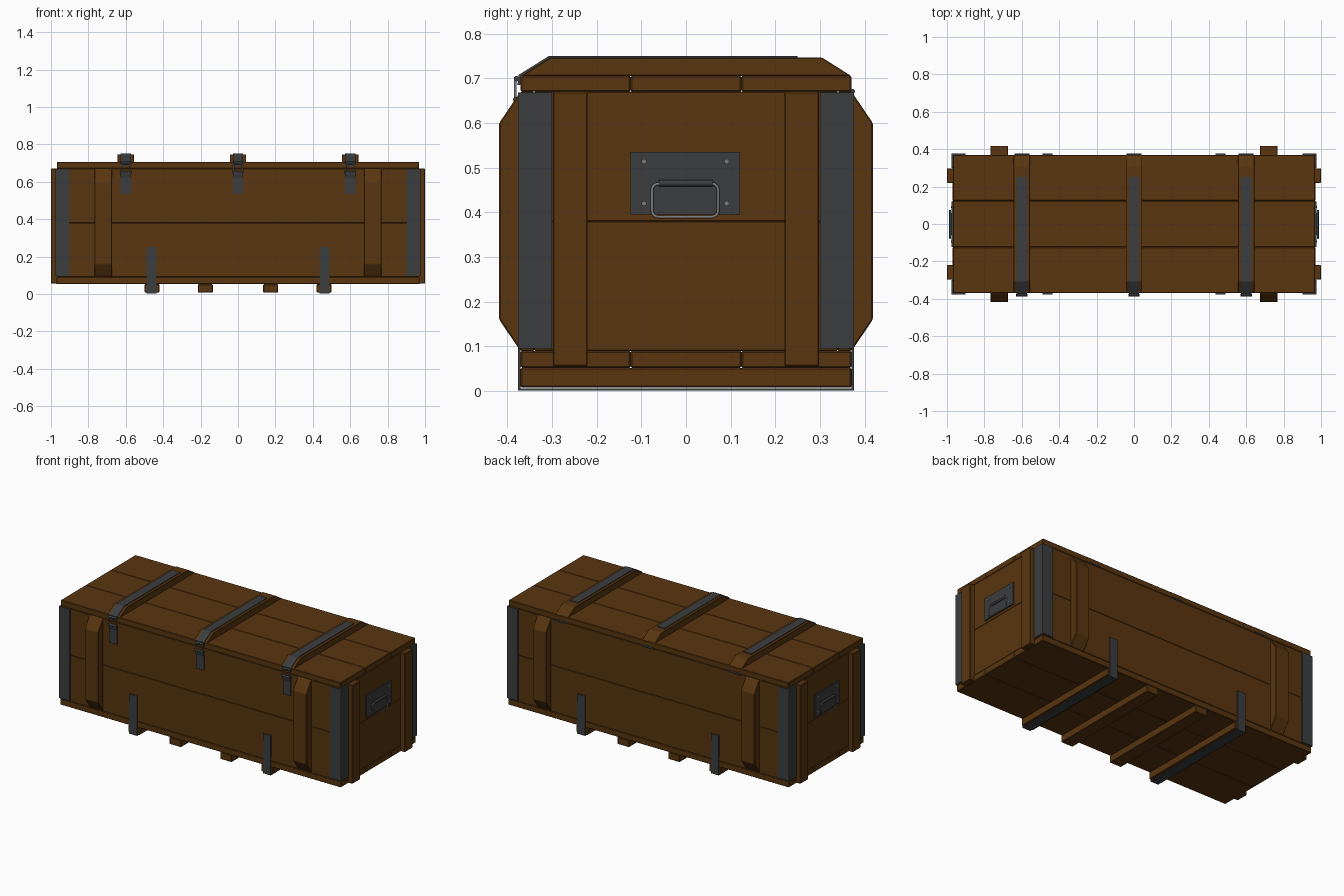
import bpy, bmesh, math
from mathutils import Vector

if "Cube" in bpy.data.objects:
    bpy.data.objects.remove(bpy.data.objects["Cube"])


def material(name, rgb):
    m = bpy.data.materials.new(name)
    m.diffuse_color = (*rgb, 1)
    m.use_nodes = True
    m.node_tree.nodes["Principled BSDF"].inputs["Base Color"].default_value = m.diffuse_color
    return m


WOOD = material("brown wood", (0.10, 0.036, 0.005))
IRON = material("dark iron", (0.045, 0.047, 0.05))
STEEL = material("bare steel", (0.2, 0.2, 0.2))


def add(name, bm, mat, bevel=0):
    bmesh.ops.recalc_face_normals(bm, faces=bm.faces)
    me = bpy.data.meshes.new(name)
    bm.to_mesh(me)
    bm.free()
    me.materials.append(mat)
    ob = bpy.data.objects.new(name, me)
    bpy.context.collection.objects.link(ob)
    if bevel:
        b = ob.modifiers.new("edge", 'BEVEL')
        b.width, b.segments = bevel, 1
    return ob


def prism(name, pts, x0, x1, mat, bevel=0):
    """Extrude a (y, z) outline along x."""
    bm = bmesh.new()
    f = bm.faces.new([bm.verts.new((x0, y, z)) for y, z in pts])
    r = bmesh.ops.extrude_face_region(bm, geom=[f])
    bmesh.ops.translate(bm, vec=(x1 - x0, 0, 0),
                        verts=[v for v in r['geom'] if isinstance(v, bmesh.types.BMVert)])
    return add(name, bm, mat, bevel)


def box(name, x0, x1, y0, y1, z0, z1, mat, bevel=0):
    return prism(name, [(y0, z0), (y1, z0), (y1, z1), (y0, z1)], x0, x1, mat, bevel)


def ribbon(name, path, x0, x1, thick, mat):
    """Thin metal strip following a (y, z) path."""
    bm = bmesh.new()
    rows = [[bm.verts.new((x, y, z)) for x in (x0, x1)] for y, z in path]
    for a, b in zip(rows, rows[1:]):
        bm.faces.new((a[0], a[1], b[1], b[0]))
    ob = add(name, bm, mat)
    s = ob.modifiers.new("thickness", 'SOLIDIFY')
    s.thickness, s.offset = thick, 0
    return ob


def rod(name, p, q, r, mat, sides=10):
    p, q = Vector(p), Vector(q)
    bm = bmesh.new()
    bmesh.ops.create_cone(bm, cap_ends=True, segments=sides, radius1=r, radius2=r,
                          depth=(q - p).length)
    bm.transform(Vector((0, 0, 1)).rotation_difference(q - p).to_matrix().to_4x4())
    bmesh.ops.translate(bm, vec=(p + q) / 2, verts=bm.verts)
    return smooth(add(name, bm, mat))


def smooth(ob):
    bpy.ops.object.select_all(action='DESELECT')
    ob.select_set(True)
    bpy.context.view_layer.objects.active = ob
    bpy.ops.object.shade_smooth_by_angle(angle=math.radians(50))
    return ob


def wire_loop(name, place, w, h, corner, r, mat):
    """Closed rounded-rectangle wire; place maps (u, v) to a 3D point."""
    cv = bpy.data.curves.new(name, 'CURVE')
    cv.dimensions, cv.bevel_depth, cv.bevel_resolution = '3D', r, 2
    pts = []
    for k, (su, sv) in enumerate([(1, 1), (-1, 1), (-1, -1), (1, -1)]):
        for i in range(5):
            a = math.pi / 2 * (k + i / 4)
            pts.append(place(su * (w / 2 - corner) + corner * math.cos(a),
                             sv * (h / 2 - corner) + corner * math.sin(a)))
    sp = cv.splines.new('POLY')
    sp.points.add(len(pts) - 1)
    for p, co in zip(sp.points, pts):
        p.co = (*co, 1)
    sp.use_cyclic_u = True
    tmp = bpy.data.objects.new("tmp", cv)
    bpy.context.collection.objects.link(tmp)
    bpy.context.view_layer.update()
    me = bpy.data.meshes.new_from_object(tmp.evaluated_get(bpy.context.evaluated_depsgraph_get()))
    bpy.data.objects.remove(tmp)
    me.materials.clear()
    me.materials.append(mat)
    ob = bpy.data.objects.new(name, me)
    bpy.context.collection.objects.link(ob)
    return smooth(ob)


# Floor and lid planks, three each
for y0, y1 in ((-0.37, -0.124), (-0.124, 0.124), (0.124, 0.37)):
    box("floor_plank", -0.97, 0.97, y0, y1, 0.052, 0.09, WOOD, 0.003)
    box("lid_plank", -0.968, 0.968, y0, y1, 0.67, 0.706, WOOD, 0.003)

# Wall planks, two per side
for z0, z1 in ((0.09, 0.38), (0.38, 0.67)):
    for s in (-1, 1):
        ya, yb = sorted((s * 0.34, s * 0.37))
        box("side_plank", -0.968, 0.968, ya, yb, z0, z1, WOOD, 0.002)
        xa, xb = sorted((s * 0.938, s * 0.968))
        box("end_plank", xa, xb, -0.34, 0.34, z0, z1, WOOD, 0.002)

for s in (-1, 1):
    for t in (-1, 1):
        # Upright end battens
        xa, xb = sorted((s * 0.966, s * 1.0))
        ya, yb = sorted((t * 0.22, t * 0.298))
        box("end_batten", xa, xb, ya, yb, 0.055, 0.67, WOOD, 0.003)
        # Upright side battens with sloped ends
        prism("side_batten", [(t * 0.368, 0.09), (t * 0.376, 0.098), (t * 0.418, 0.16),
                              (t * 0.418, 0.60), (t * 0.376, 0.662), (t * 0.368, 0.67)],
              s * 0.72 - 0.047, s * 0.72 + 0.047, WOOD, 0.003)
        # Iron corner angles: one leg on the side, one on the end
        xa, xb = sorted((s * 0.90, s * 0.975))
        ya, yb = sorted((t * 0.368, t * 0.376))
        box("corner_iron_side", xa, xb, ya, yb, 0.095, 0.668, IRON)
        xa, xb = sorted((s * 0.966, s * 0.975))
        ya, yb = sorted((t * 0.30, t * 0.376))
        box("corner_iron_end", xa, xb, ya, yb, 0.095, 0.668, IRON)

# Skids, the outer pair wrapped in iron straps
for x in (-0.46, -0.175, 0.175, 0.46):
    box("skid", x - 0.04, x + 0.04, -0.37, 0.37, 0.008, 0.052, WOOD, 0.003)
for x in (-0.462, 0.462):
    ribbon("skid_strap", [(-0.373, 0.25), (-0.373, 0.004), (0.373, 0.004), (0.373, 0.25)],
           x - 0.027, x + 0.027, 0.007, IRON)

for x in (-0.6, 0, 0.6):
    # Lid battens and the straps over them
    prism("lid_batten", [(-0.37, 0.705), (0.37, 0.705), (0.305, 0.746), (-0.305, 0.746)],
          x - 0.044, x + 0.044, WOOD, 0.002)
    ribbon("lid_strap", [(0.25, 0.747), (-0.306, 0.747), (-0.372, 0.706), (-0.374, 0.685)],
           x - 0.027, x + 0.027, 0.006, IRON)
    # Latch: hook, wire loop and lever plate
    rod("latch_hook", (x - 0.027, -0.379, 0.699), (x + 0.027, -0.379, 0.699), 0.006, IRON)
    wire_loop("latch_loop", lambda u, v, x=x: (x + u, -0.382, 0.676 + v),
              0.046, 0.05, 0.008, 0.003, STEEL)
    rod("latch_pivot", (x - 0.03, -0.380, 0.652), (x + 0.03, -0.380, 0.652), 0.007, IRON)
    ribbon("latch_plate", [(-0.378, 0.655), (-0.378, 0.64), (-0.373, 0.62), (-0.373, 0.535)],
           x - 0.027, x + 0.027, 0.007, IRON)
    # Rear hinge
    rod("hinge_barrel", (x - 0.04, 0.373, 0.671), (x + 0.04, 0.373, 0.671), 0.005, IRON)

# End handles: plate, rivets, hinge tube and swinging wire grip
for s in (-1, 1):
    xa, xb = sorted((s * 0.966, s * 0.975))
    box("handle_plate", xa, xb, -0.124, 0.121, 0.395, 0.535, IRON)
    for y in (-0.094, 0.091):
        for z in (0.42, 0.514):
            rod("rivet", (s * 0.972, y, z), (s * 0.979, y, z), 0.006, STEEL, 8)
    rod("handle_hinge", (s * 0.979, -0.06, 0.465), (s * 0.979, 0.06, 0.465), 0.007, IRON)
    wire_loop("handle_grip", lambda u, v, s=s: (s * (0.982 - 0.05 * (v - 0.037)), u - 0.002, 0.427 + v),
              0.148, 0.074, 0.014, 0.0035, STEEL)
